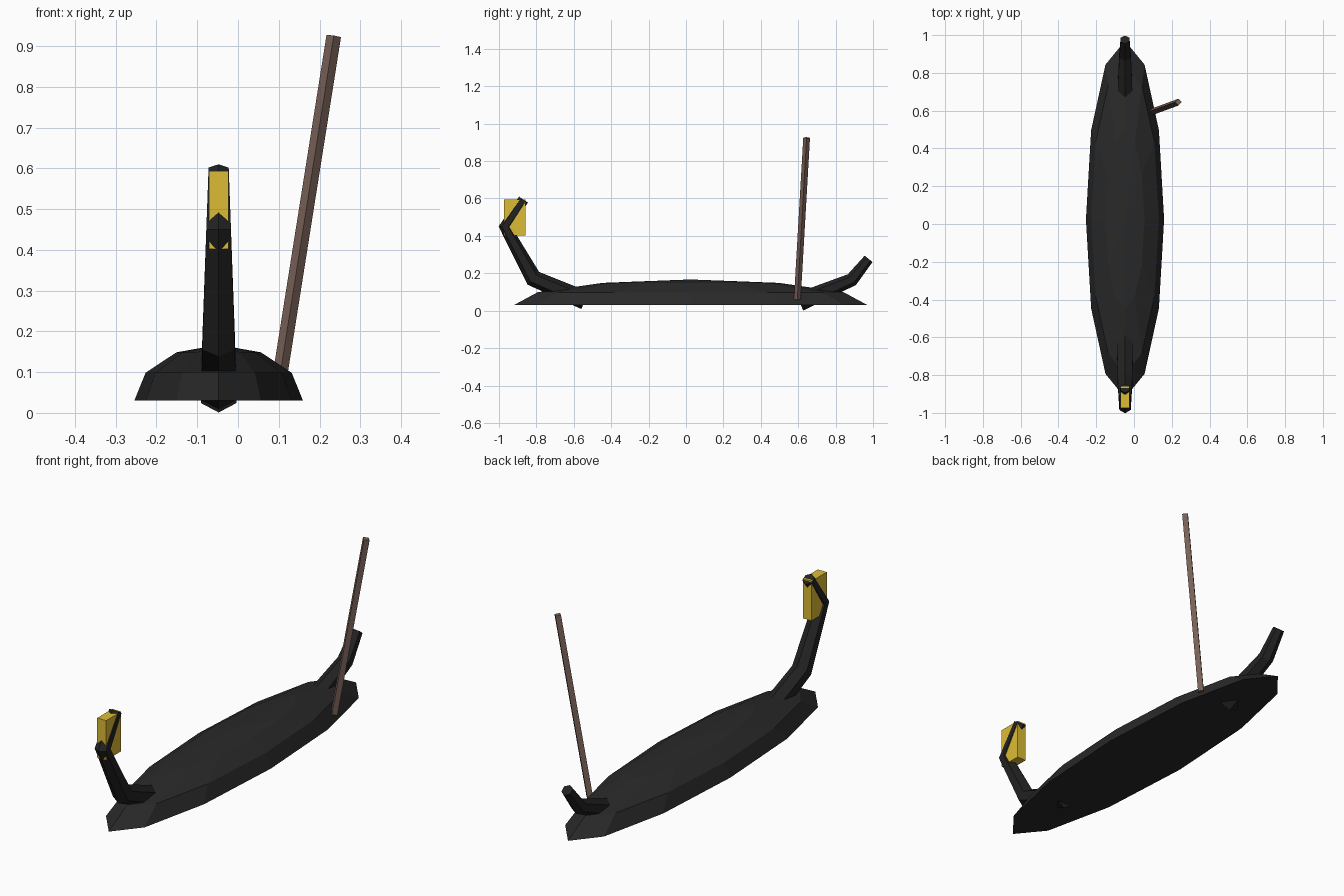
import bpy, bmesh, math
from mathutils import Vector, Matrix

if "Cube" in bpy.data.objects:
    bpy.data.objects.remove(bpy.data.objects["Cube"])

CX = -0.0475  # centre line of the boat


def material(name, rgb):
    m = bpy.data.materials.new(name)
    m.diffuse_color = (*rgb, 1)
    m.use_nodes = True
    m.node_tree.nodes["Principled BSDF"].inputs["Base Color"].default_value = m.diffuse_color
    return m


def finish(name, bm, mat):
    bmesh.ops.recalc_face_normals(bm, faces=bm.faces[:])
    me = bpy.data.meshes.new(name)
    bm.to_mesh(me)
    bm.free()
    me.materials.append(mat)
    ob = bpy.data.objects.new(name, me)
    bpy.context.collection.objects.link(ob)
    return ob


def tube(name, path, sides, mat, side_hint=Vector((1, 0, 0))):
    """Faceted tube along (point, radius) pairs, mitred at the bends."""
    bm = bmesh.new()
    pts = [Vector(p) for p, r in path]
    rings = []
    for i, (p, (_, r)) in enumerate(zip(pts, path)):
        a = (pts[i] - pts[i - 1]).normalized() if i else None
        b = (pts[i + 1] - pts[i]).normalized() if i < len(pts) - 1 else None
        t = (a + b).normalized() if a and b else (a or b)
        u = (side_hint - t * side_hint.dot(t)).normalized()
        v = t.cross(u)
        ring = []
        for k in range(sides):
            ang = math.pi / 2 + 2 * math.pi * k / sides
            ring.append(bm.verts.new(p + u * r * math.cos(ang) + v * r * math.sin(ang)))
        rings.append(ring)
    for r0, r1 in zip(rings, rings[1:]):
        for k in range(sides):
            n = (k + 1) % sides
            bm.faces.new((r0[k], r0[n], r1[n], r1[k]))
    bm.faces.new(rings[0])
    bm.faces.new(rings[-1])
    return finish(name, bm, mat)


black = material("black_hull", (0.022, 0.022, 0.022))
dark = material("black_trim", (0.016, 0.016, 0.016))
gold = material("gold", (0.72, 0.50, 0.036))
wood = material("wood", (0.19, 0.12, 0.095))

# Hull: flattened half sphere with a flat closed bottom
bm = bmesh.new()
bmesh.ops.create_uvsphere(bm, u_segments=12, v_segments=6, radius=1)
bmesh.ops.delete(bm, geom=[v for v in bm.verts if v.co.z < -0.01], context='VERTS')
bmesh.ops.holes_fill(bm, edges=[e for e in bm.edges if e.is_boundary], sides=0)
bm.transform(Matrix.Translation((CX, 0.025, 0.03)) @ Matrix.Diagonal((0.207, 0.945, 0.137, 1)))
finish("hull", bm, black)

# Tall bow post and short stern post
tube("bow_post", [((CX, -0.54, 0.055), 0.05), ((CX, -0.816, 0.173), 0.046),
                  ((CX, -0.967, 0.449), 0.035), ((CX, -0.869, 0.594), 0.0285)], 6, dark)
tube("stern_post", [((CX, 0.607, 0.047), 0.05), ((CX, 0.887, 0.166), 0.036),
                    ((CX, 0.976, 0.277), 0.027)], 6, dark)

# Gold block on the bow
bm = bmesh.new()
bmesh.ops.create_cube(bm, size=1)
bm.transform(Matrix.Translation((CX, -0.9165, 0.498)) @ Matrix.Diagonal((0.048, 0.115, 0.192, 1)))
finish("bow_ornament", bm, gold)

# Leaning oar
tube("oar", [((0.098, 0.595, 0.06), 0.018), ((0.235, 0.645, 0.925), 0.018)], 4, wood)
